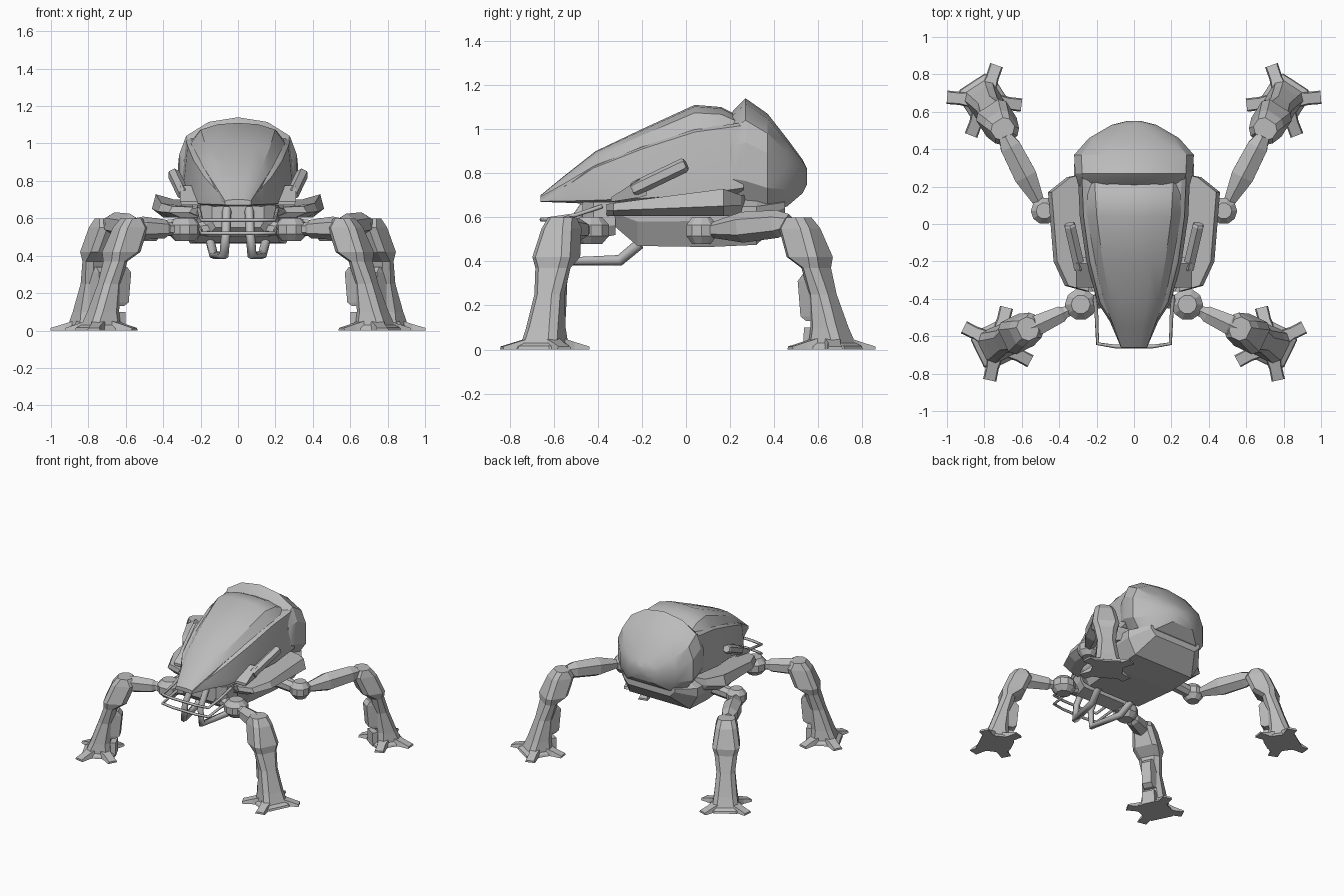
import bpy, bmesh, math
from mathutils import Vector, Matrix

cube = bpy.data.objects.get("Cube")
if cube:
    bpy.data.objects.remove(cube, do_unlink=True)

grey = bpy.data.materials.new("plain_grey")
grey.use_nodes = True
GREY = (0.5, 0.5, 0.5, 1)
grey.diffuse_color = GREY
grey.node_tree.nodes["Principled BSDF"].inputs["Base Color"].default_value = GREY


def finish(name, bm, smooth=0):
    """Turn a bmesh into an object; smooth is the sharp-edge angle."""
    bmesh.ops.recalc_face_normals(bm, faces=bm.faces[:])
    me = bpy.data.meshes.new(name)
    bm.to_mesh(me)
    bm.free()
    me.materials.append(grey)
    if smooth:
        me.shade_smooth()
        me.set_sharp_from_angle(angle=math.radians(smooth))
    ob = bpy.data.objects.new(name, me)
    bpy.context.scene.collection.objects.link(ob)
    return ob


def loft(name, rings, mat=None, smooth=0):
    """Skin a list of equal rings and cap both ends."""
    bm = bmesh.new()
    mat = mat or Matrix()
    vs = [[bm.verts.new(mat @ Vector(p)) for p in r] for r in rings]
    n = len(vs[0])
    for a, b in zip(vs, vs[1:]):
        for i in range(n):
            j = (i + 1) % n
            bm.faces.new((a[i], a[j], b[j], b[i]))
    bm.faces.new(vs[0])
    bm.faces.new(vs[-1])
    return finish(name, bm, smooth)


def body(name, stations, section, smooth=0):
    """Mirrored cross-section (width, height fractions) lofted along y."""
    rings = []
    for y, zb, zt, w in stations:
        half = [(w * fx, y, zb + (zt - zb) * fz) for fx, fz in section]
        rings.append(half + [(-x, y, z) for x, y, z in reversed(half) if x > 1e-6])
    return loft(name, rings, smooth=smooth)


def bar(name, a, b, stations, sides=8):
    """Faceted rod from a to b; stations are (fraction, radius)."""
    a, b = Vector(a), Vector(b)
    d = (b - a).normalized()
    side = d.cross(Vector((0, 0, 1))).normalized()
    up = side.cross(d)
    rings = []
    for t, r in stations:
        ring = []
        for i in range(sides):
            an = math.tau * (i + 0.5) / sides
            ring.append(a.lerp(b, t) + side * r * math.cos(an) + up * r * math.sin(an))
        rings.append(ring)
    return loft(name, rings)


def tube(name, pts, r):
    """Bent pipe made of a bevelled curve."""
    cu = bpy.data.curves.new(name, "CURVE")
    cu.dimensions = "3D"
    cu.bevel_depth, cu.bevel_resolution, cu.use_fill_caps = r, 1, True
    sp = cu.splines.new("POLY")
    sp.points.add(len(pts) - 1)
    for p, co in zip(sp.points, pts):
        p.co = (*co, 1)
    cu.materials.append(grey)
    ob = bpy.data.objects.new(name, cu)
    bpy.context.scene.collection.objects.link(ob)


def ball(name, c, r, h):
    """Faceted joint with a vertical axis."""
    rings = []
    for fz, fr in ((-1, .6), (-.4, 1), (.4, 1), (1, .6)):
        rings.append([(c[0] + r * fr * math.cos(math.tau * i / 10),
                       c[1] + r * fr * math.sin(math.tau * i / 10), c[2] + h * fz) for i in range(10)])
    loft(name, rings)


# Side shell below the ridge, flared toward its lower edge
body("front_shell", [(-.66, .67, .69, .07), (-.52, .665, .76, .13), (-.42, .66, .83, .195),
                     (-.2, .66, .92, .255), (.04, .67, 1.0, .29), (.26, .70, 1.03, .3)],
     [(.8, 0), (1, .1), (1, .35), (.93, .96), (.85, 1), (0, 1)], 25)
# Glazed canopy and hood above the ridge
body("canopy", [(-.66, .675, .70, .07), (-.55, .67, .79, .11), (-.41, .69, .90, .165),
                (-.2, .72, 1.0, .215), (.04, .75, 1.11, .255), (.16, .77, 1.1, .265),
                (.26, .77, 1.05, .27)],
     [(.9, 0), (1, .3), (.98, .7), (.78, .9), (.42, .98), (0, 1)], 32)

# Rear shell with raised rim
body("rear_shell", [(.2, .68, 1.06, .29), (.215, .67, 1.085, .3), (.27, .64, 1.14, .315),
                    (.37, .62, 1.07, .32), (.46, .65, .955, .24), (.53, .71, .86, .12),
                    (.55, .75, .82, .04)],
     [(.75, 0), (1, .25), (1, .6), (.88, .8), (.5, .95), (0, 1)], 22)

# Belly hull
body("lower_hull", [(-.36, .59, .67, .22), (-.22, .47, .67, .28), (.1, .465, .68, .32),
                    (.32, .475, .68, .32), (.45, .6, .68, .22)],
     [(.8, 0), (1, .55), (1, .85), (.8, 1), (0, 1)])
body("front_block", [(-.47, .55, .67, .14), (-.42, .5, .67, .2), (-.32, .52, .67, .22)],
     [(.85, 0), (1, .3), (1, 1), (0, 1)])


def build_leg(name, sx, centre, angle):
    """Knee, shin, foot and toes around a foot centre, u pointing outward."""
    m = (Matrix.Scale(sx, 4, (1, 0, 0)) @ Matrix.Translation((*centre, 0))
         @ Matrix.Rotation(math.radians(angle), 4, "Z"))
    rings = []
    for z, u0, u1, v in ((.6, -.23, -.13, .06), (.55, -.255, -.09, .075), (.42, -.2, -.035, .095),
                         (.37, -.13, -.035, .08), (.25, -.1, .005, .065), (.1, -.08, .06, .08),
                         (.03, -.085, .09, .09), (.015, -.11, .115, .105), (.0, -.115, .12, .11)):
        c = min(.03, v * .45)
        ring = [(u0, v - c), (u0 + c, v), (u1 - c, v), (u1, v - c)]
        rings.append([(u, w, z) for u, w in ring + [(u, -w) for u, w in reversed(ring)]])
    loft(name, rings, m)
    # Shin pack on the inner side
    loft(name + "_shin_pack", [[(u, w, z) for u, w in
                                ((uo, -.035), (uo, .035), (ui, .055), (ui, -.055))]
                               for z, uo, ui in ((.13, -.115, -.05), (.15, -.145, -.05),
                                                 (.31, -.16, -.07), (.34, -.135, -.07))], m)
    # Heel block between shin and foot
    loft(name + "_heel", [[(-.12, -w, z), (-.12, w, z), (-.03, w, z), (-.03, -w, z)]
                          for z, w in ((0, .05), (.1, .045))], m)
    # Toes
    for i, a in enumerate((52, -52, 130, -126)):
        t = m @ Matrix.Rotation(math.radians(a), 4, "Z")
        loft(f"{name}_toe_{i + 1}", [[(u, -w, 0), (u, w, 0), (u, w * .8, h), (u, -w * .8, h)]
                                     for u, w, h in ((.05, .05, .06), (.13, .035, .035), (.2, .036, .014))], t)


for sx, label in ((1, "left"), (-1, "right")):
    def mx(*p):
        return (p[0] * sx, p[1], p[2])

    # Legs
    build_leg(f"front_leg_{label}", sx, (.73, -.64), -26)
    build_leg(f"rear_leg_{label}", sx, (.80, .66), 57)

    # Hip joints, axles and arms
    ball(f"front_hip_{label}", mx(.285, -.43, .54), .085, .062)
    ball(f"rear_hip_{label}", mx(.48, .07, .54), .072, .062)
    bar(f"front_axle_{label}", mx(.1, -.4, .55), mx(.28, -.43, .54), ((0, .04), (1, .04)))
    bar(f"rear_axle_{label}", mx(.25, .07, .56), mx(.47, .07, .54), ((0, .05), (1, .045)))
    bar(f"front_arm_{label}", mx(.3, -.44, .54), mx(.58, -.57, .55),
        ((0, .035), (.25, .035), (.32, .05), (.75, .062), (1, .045)), 6)
    bar(f"rear_arm_{label}", mx(.5, .1, .54), mx(.69, .47, .575),
        ((0, .03), (.1, .04), (.42, .07), (.85, .063), (1, .04)), 6)

    # Side skirt, rising toward the back with an undercut outer edge
    plan = ((.26, .27), (.36, .25), (.46, .17), (.43, -.2), (.37, -.33), (.26, -.36))
    loft(f"side_skirt_{label}", [[mx(x - .06, y, .605) for x, y in plan],
                                 [mx(x, y, .63 + .04 * (y + .36)) for x, y in plan],
                                 [mx(x - .02, y, min(.73, .66 + .13 * (y + .36)) - .03 * (y > .2))
                                  for x, y in plan]])

    # Side gun with its mount
    bar(f"gun_barrel_{label}", mx(.29, -.24, .725), mx(.345, 0, .84),
        ((0, .03), (.04, .034), (.96, .034), (1, .027)), 6)
    loft(f"gun_mount_{label}", [[mx(x, y, z) for x, z in ((.2, zb), (.3, zb), (.31, zt), (.2, zt))]
                                for y, zb, zt in ((-.34, .67, .69), (-.21, .69, .775), (-.18, .7, .73))])

    # Skid pipe under the nose
    tube(f"skid_pipe_{label}", [mx(.06, -.46, .65), mx(.065, -.55, .52), mx(.075, -.55, .4),
                                mx(.13, -.3, .405), mx(.15, -.21, .48)], .025)

# Bumper rails
for i, (z, back) in enumerate(((.59, .65), (.52, .55))):
    half = [(.21, -.38, back), (.2, -.5, z + .02), (.195, -.64, z), (.1, -.655, z)]
    tube(f"bumper_rail_{i + 1}", half + [(-x, y, zz) for x, y, zz in reversed(half)], .01)
